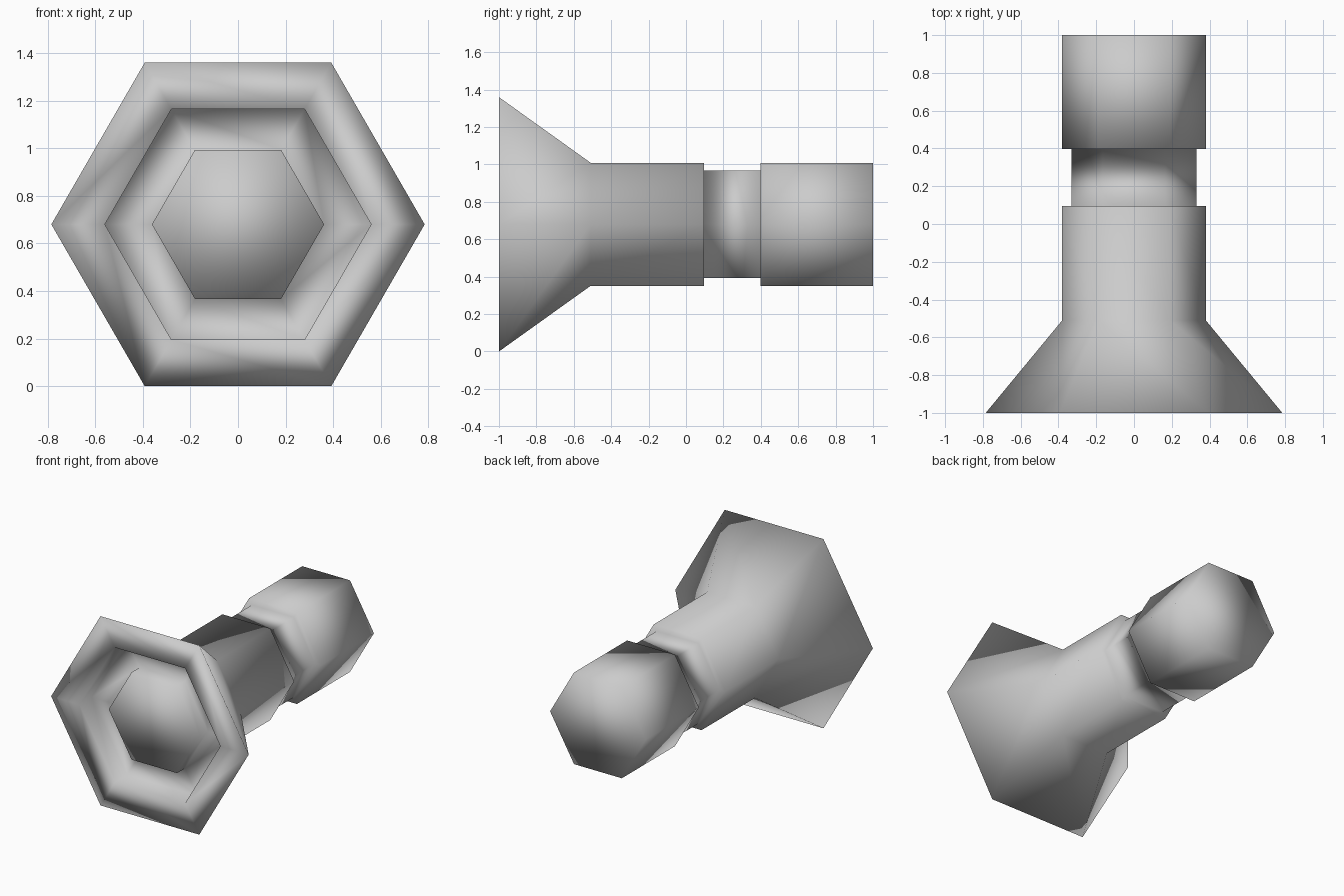
import bpy, bmesh, math

if "Cube" in bpy.data.objects:
    bpy.data.objects.remove(bpy.data.objects["Cube"])

SIDES = 6
AXIS_Z = 0.785 * math.sin(math.pi / 3)  # the wide head rests on z = 0


def hex_lathe(name, profile):
    """Sweep (radius, y) points around the y axis in six steps and cap both ends."""
    bm = bmesh.new()
    rings = []
    for r, y in profile:
        angles = [2 * math.pi * i / SIDES for i in range(SIDES)]
        rings.append([bm.verts.new((r * math.cos(a), y, AXIS_Z + r * math.sin(a)))
                      for a in angles])
    for a, b in zip(rings, rings[1:]):
        for i in range(SIDES):
            j = (i + 1) % SIDES
            bm.faces.new((a[i], a[j], b[j], b[i]))
    bm.faces.new(rings[0])
    bm.faces.new(rings[-1])
    bmesh.ops.recalc_face_normals(bm, faces=bm.faces)
    for f in bm.faces:
        f.smooth = True
    mesh = bpy.data.meshes.new(name)
    bm.to_mesh(mesh)
    bm.free()
    obj = bpy.data.objects.new(name, mesh)
    bpy.context.collection.objects.link(obj)
    return obj


# Casing: recess and lens at the front, flared head, barrel, narrow neck, tail
hex_lathe("flashlight_casing", [
    (0.362, -0.95), (0.362, -0.86),   # raised lens
    (0.56, -0.86), (0.56, -1.0),      # recess wall
    (0.785, -1.0), (0.38, -0.51),     # rim and flare
    (0.38, 0.095),                    # barrel
    (0.332, 0.095), (0.332, 0.397),   # neck
    (0.38, 0.397), (0.38, 1.0),       # tail
])
